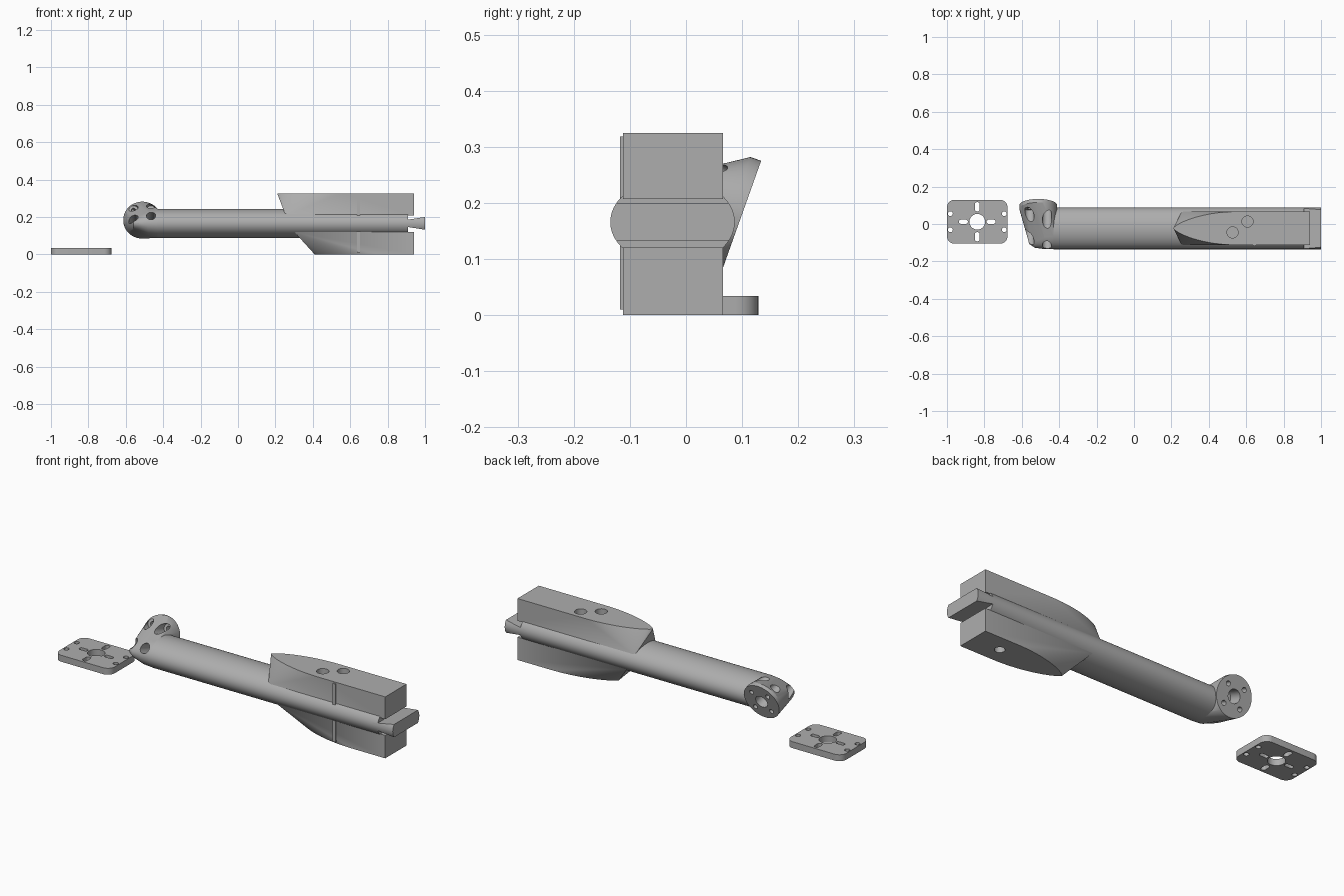
import bpy, bmesh, math
from mathutils import Vector, Matrix

cube = bpy.data.objects.get("Cube")
if cube:
    bpy.data.objects.remove(cube, do_unlink=True)

grey = bpy.data.materials.new("plain grey")
grey.use_nodes = True
GREY = (0.42, 0.42, 0.42, 1)
grey.diffuse_color = GREY
grey.node_tree.nodes["Principled BSDF"].inputs["Base Color"].default_value = GREY

AXIS_Y, AXIS_Z = -0.024, 0.166     # arm axis
HALF_Y, HALF_Z = 0.111, 0.078      # arm oval section


def make(name, bm):
    bmesh.ops.recalc_face_normals(bm, faces=bm.faces)
    mesh = bpy.data.meshes.new(name)
    bm.to_mesh(mesh)
    bm.free()
    mesh.materials.append(grey)
    ob = bpy.data.objects.new(name, mesh)
    bpy.context.collection.objects.link(ob)
    return ob


def hull(name, points):
    """Convex solid around a set of points."""
    bm = bmesh.new()
    for p in points:
        bm.verts.new(p)
    bmesh.ops.remove_doubles(bm, verts=bm.verts, dist=0.0001)
    res = bmesh.ops.convex_hull(bm, input=bm.verts)
    loose = {v for v in res["geom_interior"] + res["geom_unused"]
             if isinstance(v, bmesh.types.BMVert)}
    bmesh.ops.delete(bm, geom=list(loose), context="VERTS")
    bmesh.ops.dissolve_limit(bm, angle_limit=0.003, verts=bm.verts, edges=bm.edges)
    return make(name, bm)


def box_points(x0, x1, y0, y1, z0, z1):
    return [(x, y, z) for x in (x0, x1) for y in (y0, y1) for z in (z0, z1)]


def disc(center, normal, radius, steps=48):
    """Ring of points facing along normal."""
    rot = Vector(normal).to_track_quat("Z", "Y").to_matrix()
    angles = [math.tau * i / steps for i in range(steps)]
    return [Vector(center) + rot @ Vector((radius * math.cos(a), radius * math.sin(a), 0))
            for a in angles]


def rod(name, start, end, radius, steps=32):
    d = Vector(end) - Vector(start)
    return hull(name, disc(start, d, radius, steps) + disc(end, d, radius, steps))


def oval(x, sy=1, sz=1, steps=64):
    return [(x, AXIS_Y + sy * HALF_Y * math.cos(math.tau * i / steps),
             AXIS_Z + sz * HALF_Z * math.sin(math.tau * i / steps)) for i in range(steps)]


def boolean(target, cutter, operation="DIFFERENCE"):
    mod = target.modifiers.new("cut", "BOOLEAN")
    mod.object, mod.operation, mod.solver = cutter, operation, "EXACT"
    bpy.context.view_layer.objects.active = target
    bpy.ops.object.modifier_apply(modifier=mod.name)
    bpy.data.objects.remove(cutter, do_unlink=True)


# Arm with oval section
arm = hull("arm", oval(-0.43) + oval(0.91))

# Flared tongue at the arm end, trimmed to the oval outline
wedge = [(x, y, AXIS_Z + s * h) for x, h in ((0.88, 0.015), (1.0, 0.034))
         for y in (-0.15, 0.1) for s in (-1, 1)]
tongue = hull("end_tongue", wedge)
boolean(tongue, hull("trim", oval(0.87) + oval(1.01)), "INTERSECT")


# Fins: pointed leaf outline outside, rectangle at the arm
def fin(name, outer_z, inner_z, tip, base):
    y0, y1, end, length = -0.112, 0.066, 0.94, 0.34
    mid, half = (y0 + y1) / 2, (y1 - y0) / 2
    pts = box_points(base, end, y0, y1, inner_z, inner_z)
    pts += box_points(end, end, y0, y1, outer_z, outer_z)
    for i in range(21):
        t = (i / 20) ** 1.5
        w = half * (1 - (1 - t) ** 2) ** 0.75
        pts += [(tip + length * t, mid + s * w, outer_z) for s in (-1, 1)]
    return hull(name, pts)


upper = fin("upper_fin", 0.325, 0.207, 0.21, 0.255)
lower = fin("lower_fin", 0.0, 0.121, 0.41, 0.30)
boolean(upper, rod("cutter", (0.607, 0.013, 0.25), (0.607, 0.013, 0.4), 0.03))
boolean(upper, rod("cutter", (0.527, -0.045, 0.29), (0.527, -0.045, 0.4), 0.03))
boolean(lower, rod("cutter", (0.78, -0.023, -0.1), (0.78, -0.023, 0.06), 0.025))

# Thin ribs on the fin fronts
ribs = [hull("upper_rib", box_points(0.637, 0.653, -0.118, -0.105, 0.205, 0.318)),
        hull("lower_rib", box_points(0.637, 0.653, -0.118, -0.105, 0.01, 0.123))]

# Elbow blending the arm into a tilted mounting face
normal = Vector((0, 0.942, -0.336))
face = Vector((-0.512, 0.1, 0.18))
elbow = hull("elbow", disc(face, normal, 0.101, 64) + disc(face - normal * 0.02, normal, 0.101, 64)
             + oval(-0.43) + oval(-0.48, 0.99, 0.93) + oval(-0.53, 0.93, 0.65)
             + oval(-0.56, 0.75, 0.5))
boolean(elbow, rod("cutter", face + normal * 0.05, face - normal * 0.07, 0.034))
for sx in (-1, 1):
    for sz in (-1, 1):
        up = Vector((0, 0.336, 0.942))
        bolt = face + Vector((sx * 0.047, 0, 0)) + up * sz * 0.047
        boolean(elbow, rod("cutter", bolt + normal * 0.05, bolt - normal * 0.06, 0.012, 20))
        boolean(elbow, rod("cutter", bolt - normal * 0.035, bolt - normal * 0.4, 0.025))

# Loose mounting plate with rounded corners
CX, CY, TOP = -0.838, 0.012, 0.034


def upright(x, y, r, z0=-0.05, z1=0.1):
    return disc((x, y, z0), (0, 0, 1), r, 32) + disc((x, y, z1), (0, 0, 1), r, 32)


corners = []
for sx in (-1, 1):
    for sy in (-1, 1):
        corners += upright(CX + sx * 0.122, CY + sy * 0.077, 0.04, 0, TOP)
plate = hull("mounting_plate", corners)
boolean(plate, hull("cutter", upright(CX, CY, 0.042)))
for s in (-1, 1):
    slot_y, slot_x = CY + s * 0.08, CX + s * 0.074
    boolean(plate, hull("cutter", upright(CX, slot_y - 0.012, 0.013)
                        + upright(CX, slot_y + 0.012, 0.013)))
    boolean(plate, hull("cutter", upright(slot_x - 0.013, CY, 0.011)
                        + upright(slot_x + 0.013, CY, 0.011)))
    for t in (-1, 1):
        boolean(plate, hull("cutter", upright(CX + s * 0.144, CY + t * 0.043, 0.013)))

# Smooth curved surfaces, keep edges sharp
bpy.ops.object.select_all(action="DESELECT")
for ob in [arm, tongue, upper, lower, elbow, plate] + ribs:
    ob.select_set(True)
    bpy.context.view_layer.objects.active = ob
bpy.ops.object.shade_smooth_by_angle(angle=math.radians(25))
